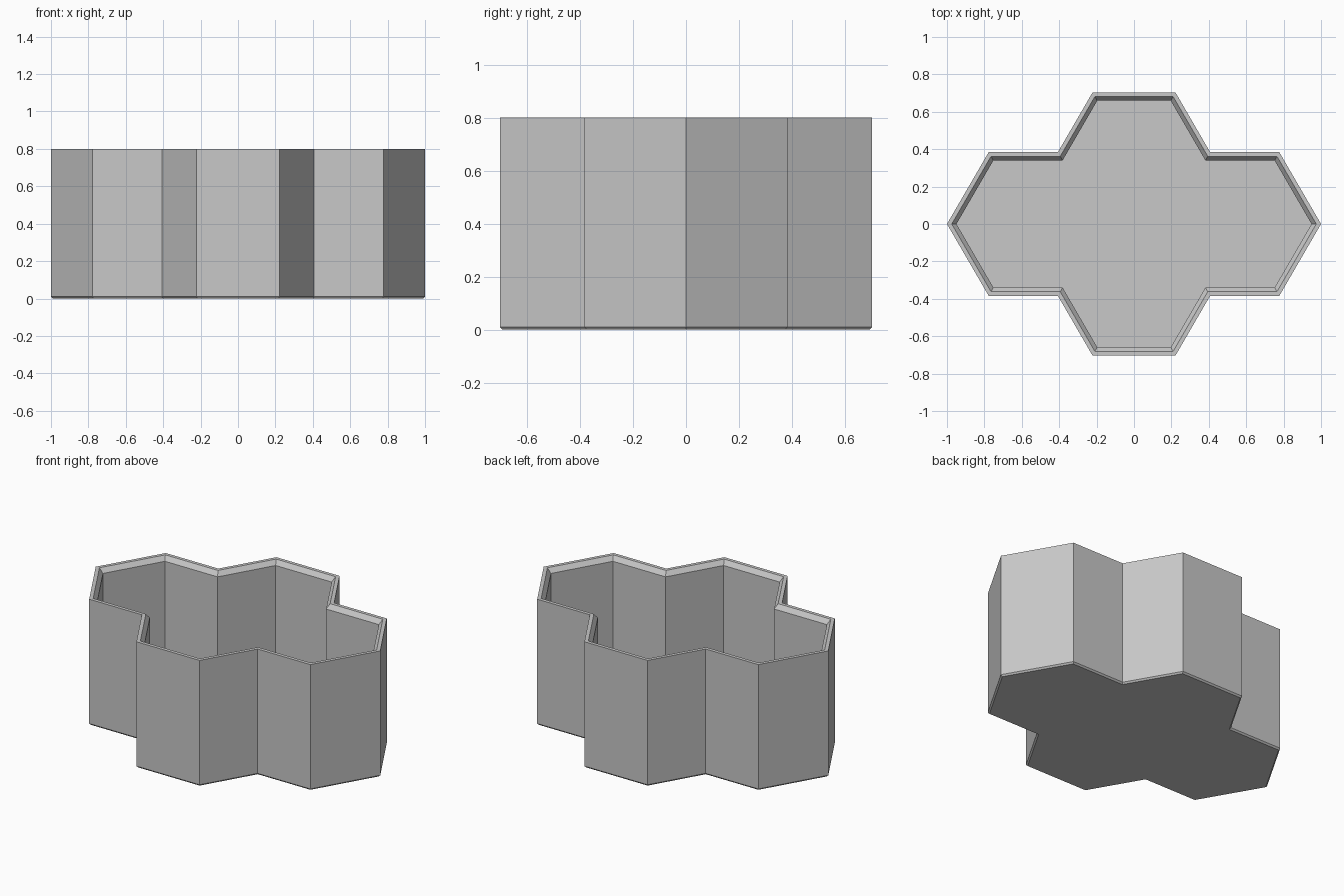
import bpy
import bmesh
from mathutils import Vector

cube = bpy.data.objects.get("Cube")
if cube:
    bpy.data.objects.remove(cube, do_unlink=True)

# Plain grey plastic
grey = bpy.data.materials.new("light grey")
grey.use_nodes = True
colour = (0.58, 0.58, 0.58, 1)
grey.diffuse_color = colour
grey.node_tree.nodes["Principled BSDF"].inputs["Base Color"].default_value = colour

# Counter-clockwise outline: one quarter, mirrored to the other three
quarter = [(0.777, 0.384), (0.407, 0.384), (0.222, 0.703)]
right_back = [Vector(p) for p in quarter]
left_back = [Vector((-p.x, p.y)) for p in reversed(right_back)]
back = [Vector((1, 0))] + right_back + left_back
outline = back + [-p for p in back]


def inset(points, d):
    """Move every edge of the outline inwards by d, with mitred corners."""
    result = []
    for i, p in enumerate(points):
        a = (p - points[i - 1]).normalized()
        b = (points[(i + 1) % len(points)] - p).normalized()
        na, nb = Vector((-a.y, a.x)), Vector((-b.y, b.x))
        result.append(p + (na + nb) * (d / (1 + na.dot(nb))))
    return result


# Wall section as (inset, height): base chamfer, outer wall, flat rim,
# sloping lip, inner wall down to the floor
section = [(0.009, 0), (0, 0.01), (0, 0.8), (0.022, 0.8),
           (0.044, 0.771), (0.044, 0.04)]

bm = bmesh.new()
rings = [[bm.verts.new((p.x, p.y, z)) for p in inset(outline, d)]
         for d, z in section]
n = len(outline)
for low, high in zip(rings, rings[1:]):
    for i in range(n):
        j = (i + 1) % n
        bm.faces.new((low[i], low[j], high[j], high[i]))
bm.faces.new(list(reversed(rings[0])))   # underside
bm.faces.new(rings[-1])                  # inside floor

mesh = bpy.data.meshes.new("open_bin")
bm.to_mesh(mesh)
bm.free()
mesh.materials.append(grey)
bpy.context.collection.objects.link(bpy.data.objects.new("open_bin", mesh))
